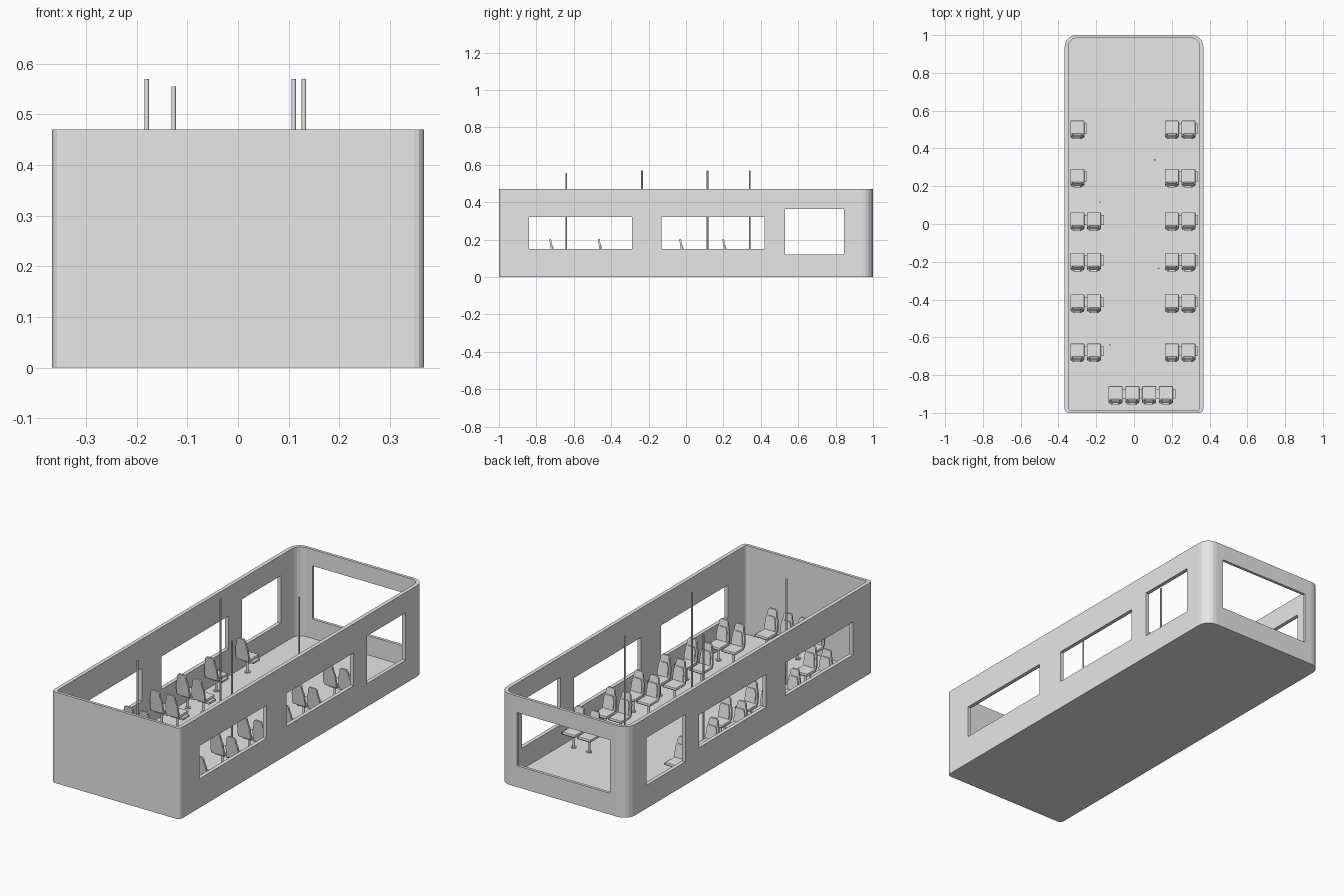
import bpy, bmesh, math
from mathutils import Matrix, Vector

if "Cube" in bpy.data.objects:
    bpy.data.objects.remove(bpy.data.objects["Cube"])

grey = bpy.data.materials.new("plain grey")
grey.diffuse_color = (0.8, 0.8, 0.8, 1)
grey.use_nodes = True
grey.node_tree.nodes["Principled BSDF"].inputs["Base Color"].default_value = grey.diffuse_color


def add_object(name, bm):
    bmesh.ops.recalc_face_normals(bm, faces=bm.faces)
    mesh = bpy.data.meshes.new(name)
    bm.to_mesh(mesh)
    bm.free()
    mesh.materials.append(grey)
    obj = bpy.data.objects.new(name, mesh)
    bpy.context.collection.objects.link(obj)
    return obj


def extrude_outline(bm, points, offset):
    face = bm.faces.new([bm.verts.new(p) for p in points])
    ext = bmesh.ops.extrude_face_region(bm, geom=[face])["geom"]
    verts = [g for g in ext if isinstance(g, bmesh.types.BMVert)]
    bmesh.ops.translate(bm, verts=verts, vec=offset)
    return verts


def add_box(bm, lo, hi, bevel=0):
    lo, hi = Vector(lo), Vector(hi)
    m = Matrix.Translation((lo + hi) / 2) @ Matrix.Diagonal((*(hi - lo), 1))
    verts = bmesh.ops.create_cube(bm, size=1, matrix=m)["verts"]
    if bevel:
        edges = list({e for v in verts for e in v.link_edges})
        bmesh.ops.bevel(bm, geom=edges, offset=bevel, segments=2,
                        profile=0.5, affect='EDGES')


def add_tube(bm, r, z0, z1, x=0, y=0, sides=12):
    bmesh.ops.create_cone(bm, cap_ends=True, segments=sides, radius1=r, radius2=r,
                          depth=z1 - z0,
                          matrix=Matrix.Translation((x, y, (z0 + z1) / 2)))


def footprint(hx, y0, y1, r_rear, r_front, z):
    """Rounded rectangle with separate rear (-y) and front (+y) corner radii."""
    pts = []
    for sx, y, sy, r, start in ((1, y1, -1, r_front, 0), (-1, y1, -1, r_front, 90),
                                (-1, y0, 1, r_rear, 180), (1, y0, 1, r_rear, 270)):
        n = 5 if r > 0.03 else 3
        for i in range(n + 1):
            a = math.radians(start + 90 * i / n)
            pts.append((sx * (hx - r) + r * math.cos(a), y + sy * r + r * math.sin(a), z))
    return pts


# Body shell: solid block, hollowed from above, with window openings cut through
bm = bmesh.new()
extrude_outline(bm, footprint(0.367, -1, 1, 0.02, 0.06, 0), (0, 0, 0.47))
body = add_object("body_shell", bm)

cutters = []
bm = bmesh.new()
extrude_outline(bm, footprint(0.347, -0.985, 0.985, 0.012, 0.045, 0.01), (0, 0, 0.6))
cutters.append(add_object("interior_cutter", bm))
openings = [((-0.6, -0.84, 0.15), (0.6, -0.29, 0.32)),
            ((-0.6, -0.13, 0.15), (0.6, 0.42, 0.32)),
            ((-0.6, 0.53, 0.12), (0.6, 0.845, 0.365)),
            ((-0.265, 0.9, 0.11), (0.265, 1.1, 0.385))]
for lo, hi in openings:
    bm = bmesh.new()
    add_box(bm, lo, hi)
    cutters.append(add_object("window_cutter", bm))

bpy.context.view_layer.objects.active = body
for c in cutters:
    c.hide_render = True
    mod = body.modifiers.new("cut", 'BOOLEAN')
    mod.operation, mod.solver, mod.object = 'DIFFERENCE', 'EXACT', c
    bpy.ops.object.modifier_apply(modifier=mod.name)
for c in cutters:
    bpy.data.objects.remove(c)

# Seat: cushion, leaning backrest with head pad, side bracket, pedestal
bm = bmesh.new()
add_box(bm, (-0.037, -0.036, 0.082), (0.037, 0.042, 0.097), 0.004)
half = [(0.034, 0.088), (0.037, 0.105), (0.034, 0.15), (0.026, 0.175),
        (0.024, 0.194), (0.017, 0.203)]
outline = half + [(-x, z) for x, z in reversed(half)]
lean = 0.14
extrude_outline(bm, [(x, -0.030 - lean * (z - 0.088), z) for x, z in outline], (0, -0.010, 0))
pad = [(0.027, 0.103), (0.025, 0.148), (0.018, 0.168)]
pad += [(-x, z) for x, z in reversed(pad)]
extrude_outline(bm, [(x, -0.031 - lean * (z - 0.088), z) for x, z in pad], (0, 0.006, 0))
add_box(bm, (-0.02, -0.025, 0.074), (0.052, 0.027, 0.084))
add_tube(bm, 0.006, 0.005, 0.078)
add_tube(bm, 0.014, 0.008, 0.014)
seat = add_object("seat", bm)

left, right = (-0.30, -0.212), (0.20, 0.288)
places = [(x, 0.505) for x in left[:1] + right]
places += [(x, 0.25) for x in left[:1] + right]
places += [(x, y) for y in (0.02, -0.195, -0.415, -0.675) for x in left + right]
places += [(-0.098 + 0.089 * i, -0.9) for i in range(4)]
for i, (x, y) in enumerate(places):
    obj = seat
    if i:
        obj = bpy.data.objects.new("seat", seat.data)
        bpy.context.collection.objects.link(obj)
    obj.location = (x, y, 0)

# Grab poles standing on the floor
for x, y, top in ((0.11, 0.34, 0.57), (-0.18, 0.115, 0.57),
                  (0.13, -0.235, 0.57), (-0.127, -0.64, 0.555)):
    bm = bmesh.new()
    add_tube(bm, 0.0045, 0.005, top, x, y)
    pole = add_object("grab_pole", bm)
    pole.data.polygons.foreach_set("use_smooth", [len(p.vertices) == 4
                                                  for p in pole.data.polygons])
